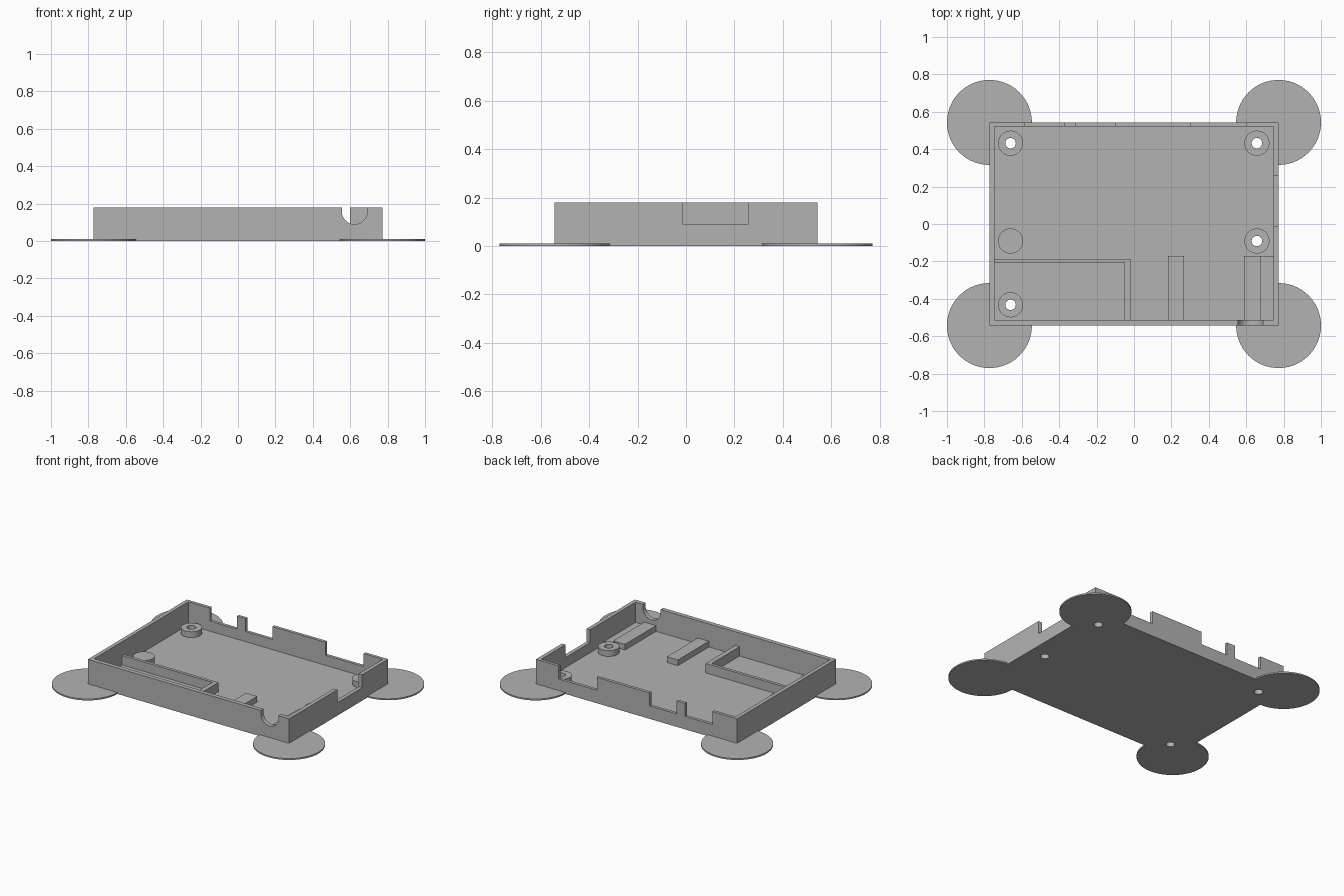
import bpy
import bmesh
from mathutils import Matrix, Vector

cube = bpy.data.objects.get("Cube")
if cube:
    bpy.data.objects.remove(cube, do_unlink=True)

HX, HY, TOP, FLOOR = 0.773, 0.543, 0.18, 0.02   # outer half sizes, rim, floor
IX, IY0, IY1 = 0.746, -0.513, 0.522             # inner wall faces
NOTCH, BOSS = 0.09, 0.06                        # notch sill, boss height

grey = bpy.data.materials.new("plain_grey")
grey.use_nodes = True
grey.diffuse_color = (0.45, 0.45, 0.45, 1)
grey.node_tree.nodes["Principled BSDF"].inputs["Base Color"].default_value = (0.45, 0.45, 0.45, 1)


def finish(name, bm):
    mesh = bpy.data.meshes.new(name)
    bm.to_mesh(mesh)
    bm.free()
    mesh.materials.append(grey)
    obj = bpy.data.objects.new(name, mesh)
    bpy.context.collection.objects.link(obj)
    return obj


def box(name, x0, x1, y0, y1, z0, z1):
    bm = bmesh.new()
    size = Vector((x1 - x0, y1 - y0, z1 - z0))
    mid = Vector((x0 + x1, y0 + y1, z0 + z1)) / 2
    bmesh.ops.create_cube(bm, size=1, matrix=Matrix.Translation(mid) @ Matrix.Diagonal(size).to_4x4())
    return finish(name, bm)


def cylinder(name, x, y, z0, z1, radius, segments=48):
    bm = bmesh.new()
    bmesh.ops.create_cone(bm, cap_ends=True, segments=segments, radius1=radius, radius2=radius,
                          depth=z1 - z0, matrix=Matrix.Translation((x, y, (z0 + z1) / 2)))
    return finish(name, bm)


def cut(target, cutters):
    """Subtract each cutter and bake the result."""
    bpy.context.view_layer.objects.active = target
    for cutter in cutters:
        cutter.hide_render = True
        mod = target.modifiers.new("cut", "BOOLEAN")
        mod.operation, mod.solver, mod.object = "DIFFERENCE", "EXACT", cutter
        bpy.ops.object.modifier_apply(modifier=mod.name)


def smooth(obj):
    bpy.ops.object.select_all(action="DESELECT")
    obj.select_set(True)
    bpy.context.view_layer.objects.active = obj
    bpy.ops.object.shade_smooth_by_angle()


# Open tray: cavity, back wall notches, side notch
tray = box("tray", -HX, HX, -HY, HY, 0, TOP)
cutters = [box("cavity_cutter", -IX, IX, IY0, IY1, FLOOR, 0.3)]
for x0, x1 in ((-0.582, -0.373), (-0.309, -0.10), (0.305, 0.60)):
    cutters.append(box("back_notch_cutter", x0, x1, 0.51, 0.6, NOTCH, 0.3))
cutters.append(box("side_notch_cutter", 0.72, 0.8, -0.014, 0.258, NOTCH, 0.3))

# Rounded cable slot in the front wall
slot_x, slot_r = 0.623, 0.068
slot = cylinder("slot_cutter", 0, 0, -0.05, 0.05, slot_r)
slot.data.transform(Matrix.Translation((slot_x, -0.53, NOTCH + slot_r)) @ Matrix.Rotation(1.570796, 4, "X"))
cutters.append(slot)
cutters.append(box("slot_top_cutter", slot_x - slot_r, slot_x + slot_r, -0.58, -0.48, NOTCH + slot_r, 0.3))

# Standoffs, all drilled through the floor except one plain post
hole_cutters = []
standoffs = []
for name, x, y, drilled in (("back_right_standoff", -0.66, 0.432, True),
                            ("back_left_standoff", 0.657, 0.432, True),
                            ("middle_left_standoff", 0.657, -0.091, True),
                            ("front_right_standoff", -0.66, -0.432, True),
                            ("middle_right_post", -0.66, -0.091, False)):
    standoff = cylinder(name, x, y, FLOOR, BOSS, 0.067)
    if drilled:
        hole = cylinder("hole_cutter", x, y, -0.1, 0.3, 0.028, 32)
        cut(standoff, [hole])
        hole_cutters.append(hole)
    standoffs.append(standoff)

cut(tray, cutters + hole_cutters)
for obj in standoffs + [tray]:
    smooth(obj)

# Thin round pads at the corners, trimmed to the tray
trim = box("pad_trim_cutter", -HX, HX, -HY, HY, -0.1, 0.3)
for side_x, left_right in ((1, "left"), (-1, "right")):
    for side_y, front_back in ((-1, "front"), (1, "back")):
        pad = cylinder(f"{front_back}_{left_right}_pad", side_x * HX, side_y * HY, 0, 0.01, 0.227, 96)
        cut(pad, [trim])
        smooth(pad)

# Inner partition walls and support bars
box("partition_long", -IX, -0.02, -0.207, -0.186, FLOOR, 0.085)
box("partition_short", -0.052, -0.02, IY0, -0.207, FLOOR, 0.085)
box("middle_support_bar", 0.183, 0.268, IY0, -0.172, FLOOR, BOSS)
box("side_support_bar", 0.589, 0.68, IY0, -0.172, FLOOR, BOSS)
box("side_ledge", 0.68, IX, IY0, -0.172, FLOOR, 0.04)

for cutter in cutters + hole_cutters + [trim]:
    bpy.data.objects.remove(cutter, do_unlink=True)
